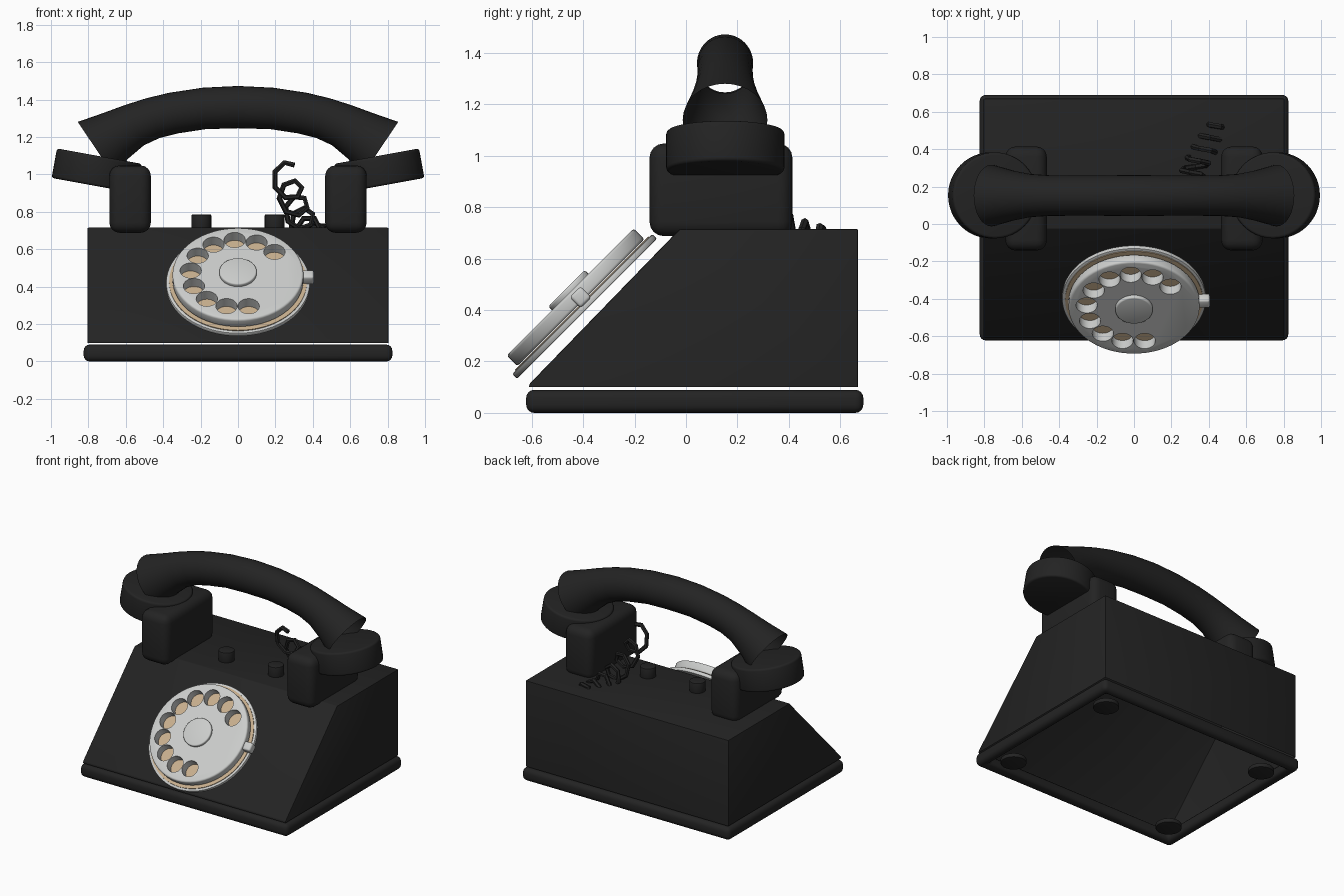
import bpy, bmesh, math
from mathutils import Matrix, Vector

if "Cube" in bpy.data.objects:
    bpy.data.objects.remove(bpy.data.objects["Cube"])


def material(name, rgb):
    m = bpy.data.materials.new(name)
    m.diffuse_color = (*rgb, 1)
    m.use_nodes = True
    m.node_tree.nodes["Principled BSDF"].inputs["Base Color"].default_value = m.diffuse_color
    return m


BLACK = material("black_shell", (0.017, 0.017, 0.017))
GREY = material("pale_grey", (0.60, 0.61, 0.60))
BEIGE = material("beige_card", (0.58, 0.43, 0.27))


def activate(ob):
    bpy.ops.object.select_all(action='DESELECT')
    ob.select_set(True)
    bpy.context.view_layer.objects.active = ob


def modify(ob, kind, **settings):
    activate(ob)
    mod = ob.modifiers.new(kind, kind)
    for key, value in settings.items():
        setattr(mod, key, value)
    bpy.ops.object.modifier_apply(modifier=mod.name)


def finish(ob, mat, bevel=0, segments=3):
    if bevel:
        modify(ob, 'BEVEL', width=bevel, segments=segments)
    ob.data.materials.clear()
    ob.data.materials.append(mat)
    activate(ob)
    bpy.ops.object.shade_smooth_by_angle(angle=math.radians(35))
    return ob


def from_bmesh(name, bm):
    me = bpy.data.meshes.new(name)
    bmesh.ops.recalc_face_normals(bm, faces=bm.faces)
    bm.to_mesh(me)
    bm.free()
    ob = bpy.data.objects.new(name, me)
    bpy.context.collection.objects.link(ob)
    return ob


def box(name, size, loc, rot=(0, 0, 0)):
    bpy.ops.mesh.primitive_cube_add(size=1, location=loc, rotation=rot)
    ob = bpy.context.object
    ob.name = name
    ob.scale = size
    bpy.ops.object.transform_apply(location=False, rotation=False, scale=True)
    return ob


def disc(name, r, depth, loc, rot=(0, 0, 0), sides=48):
    bpy.ops.mesh.primitive_cylinder_add(vertices=sides, radius=r, depth=depth,
                                        location=loc, rotation=rot)
    bpy.context.object.name = name
    return bpy.context.object


# Base frame: open rounded rail
frame = box("base_frame", (1.65, 1.312, 0.09), (0, 0.034, 0.045))
bm = bmesh.new()
bm.from_mesh(frame.data)
bmesh.ops.delete(bm, geom=[f for f in bm.faces if abs(f.normal.z) > 0.5], context='FACES')
bm.to_mesh(frame.data)
bm.free()
modify(frame, 'SOLIDIFY', thickness=0.09, offset=-1)
finish(frame, BLACK, 0.035, 4)

# Wedge body: hollow shell, open underneath
profile = [(-0.61, 0.1), (-0.61, 0.112), (-0.025, 0.715), (0.67, 0.715), (0.67, 0.1)]
bm = bmesh.new()
sides = [[bm.verts.new((x, y, z)) for y, z in profile] for x in (-0.805, 0.805)]
for ring in sides:
    bm.faces.new(ring)
for i in range(len(profile) - 1):
    bm.faces.new((sides[0][i], sides[0][i + 1], sides[1][i + 1], sides[1][i]))
finish(from_bmesh("body", bm), BLACK, 0.006, 2)

# Feet
for x in (-0.655, 0.655):
    for y in (-0.432, 0.5):
        finish(disc("foot", 0.085, 0.03, (x, y, 0.015), sides=32), BLACK, 0.006, 2)

# Cradles, hook buttons and handset cups
for s in (-1, 1):
    finish(box("cradle", (0.222, 0.556, 0.36), (s * 0.577, 0.136, 0.868)), BLACK, 0.055, 4)
    finish(disc("hook_button", 0.053, 0.09, (s * 0.196, 0.15, 0.741), sides=24), BLACK, 0.006, 2)
    finish(disc("handset_cup", 0.23, 0.16, (s * 0.756, 0.153, 1.019),
                (0, -s * math.radians(10.3), 0)), BLACK, 0.014, 3)

# Handset handle: hollow arched tube with flared open ends (x, z, radius, downward tilt)
half = [(0.18, 1.353, 0.111, 4), (0.345, 1.328, 0.111, 12), (0.455, 1.301, 0.112, 19),
        (0.555, 1.263, 0.119, 26), (0.655, 1.207, 0.139, 31), (0.762, 1.14, 0.17, 34)]
sections = [(-x, z, r, -a) for x, z, r, a in reversed(half)] + [(0, 1.36, 0.113, 0)] + half
bm = bmesh.new()
N = 32
rings = []
for x, z, r, a in sections:
    up = Vector((math.sin(math.radians(a)), 0, math.cos(math.radians(a))))
    ring = []
    for k in range(N):
        t = math.tau * k / N
        ring.append(bm.verts.new(Vector((x, 0.152, z)) + up * r * math.cos(t)
                                 + Vector((0, r * 0.97 * math.sin(t), 0))))
    rings.append(ring)
for a, b in zip(rings, rings[1:]):
    for k in range(N):
        bm.faces.new((a[k], a[(k + 1) % N], b[(k + 1) % N], b[k]))
finish(from_bmesh("handset_handle", bm), BLACK)

# Coiled cord sagging into the back of the body
curve = bpy.data.curves.new("coiled_cord", 'CURVE')
curve.dimensions = '3D'
curve.bevel_depth = 0.015
curve.bevel_resolution = 1
curve.use_fill_caps = True
spline = curve.splines.new('POLY')
COUNT, TURNS = 42, 6.4
spline.points.add(COUNT - 1)
for i, p in enumerate(spline.points):
    t = i / (COUNT - 1)
    a = math.radians(35) + math.tau * TURNS * t
    p.co = (0.245 + 0.2 * t + 0.068 * math.cos(a), 0.14 + 0.4 * t,
            0.66 + 0.35 * (1 - t) ** 2 + 0.07 * math.sin(a), 1)
cord = bpy.data.objects.new("coiled_cord", curve)
bpy.context.collection.objects.link(cord)
activate(cord)
bpy.ops.object.convert(target='MESH')
finish(bpy.context.object, BLACK)

# Dial, tilted 45 degrees; local z points out of the sloped front
TILT = (math.radians(45), 0, 0)
DIAL = Matrix.Translation((0, -0.385, 0.405)) @ Matrix.Rotation(TILT[0], 4, 'X')


def on_dial(x, y, z):
    return DIAL @ Vector((x, y, z))


finish(disc("dial_plate", 0.385, 0.026, on_dial(0, 0, 0.013), TILT, 64), GREY, 0.006, 2)
finish(disc("number_card", 0.368, 0.006, on_dial(0, 0, 0.028), TILT, 64), BEIGE)
wheel = disc("finger_wheel", 0.35, 0.06, on_dial(0, 0, 0.063), TILT, 64)
modify(wheel, 'BEVEL', width=0.012, segments=3)

# Ten finger holes cut through the wheel
bm = bmesh.new()
for i in range(10):
    a = math.radians(40 + 27 * i)
    place = DIAL @ Matrix.Translation((0.254 * math.cos(a), 0.254 * math.sin(a), 0.063))
    bmesh.ops.create_cone(bm, cap_ends=True, segments=28, radius1=0.057, radius2=0.057,
                          depth=0.2, matrix=place)
cutter = from_bmesh("hole_cutter", bm)
cutter.hide_render = True
modify(wheel, 'BOOLEAN', operation='DIFFERENCE', object=cutter, solver='EXACT')
bpy.data.objects.remove(cutter, do_unlink=True)
finish(wheel, GREY)

# Hub cap and finger stop
finish(disc("dial_hub", 0.1, 0.03, on_dial(0, 0, 0.098), TILT), GREY, 0.008, 3)
finish(box("finger_stop", (0.065, 0.06, 0.06), on_dial(0.373, 0.014, 0.05), TILT), GREY, 0.012, 3)
